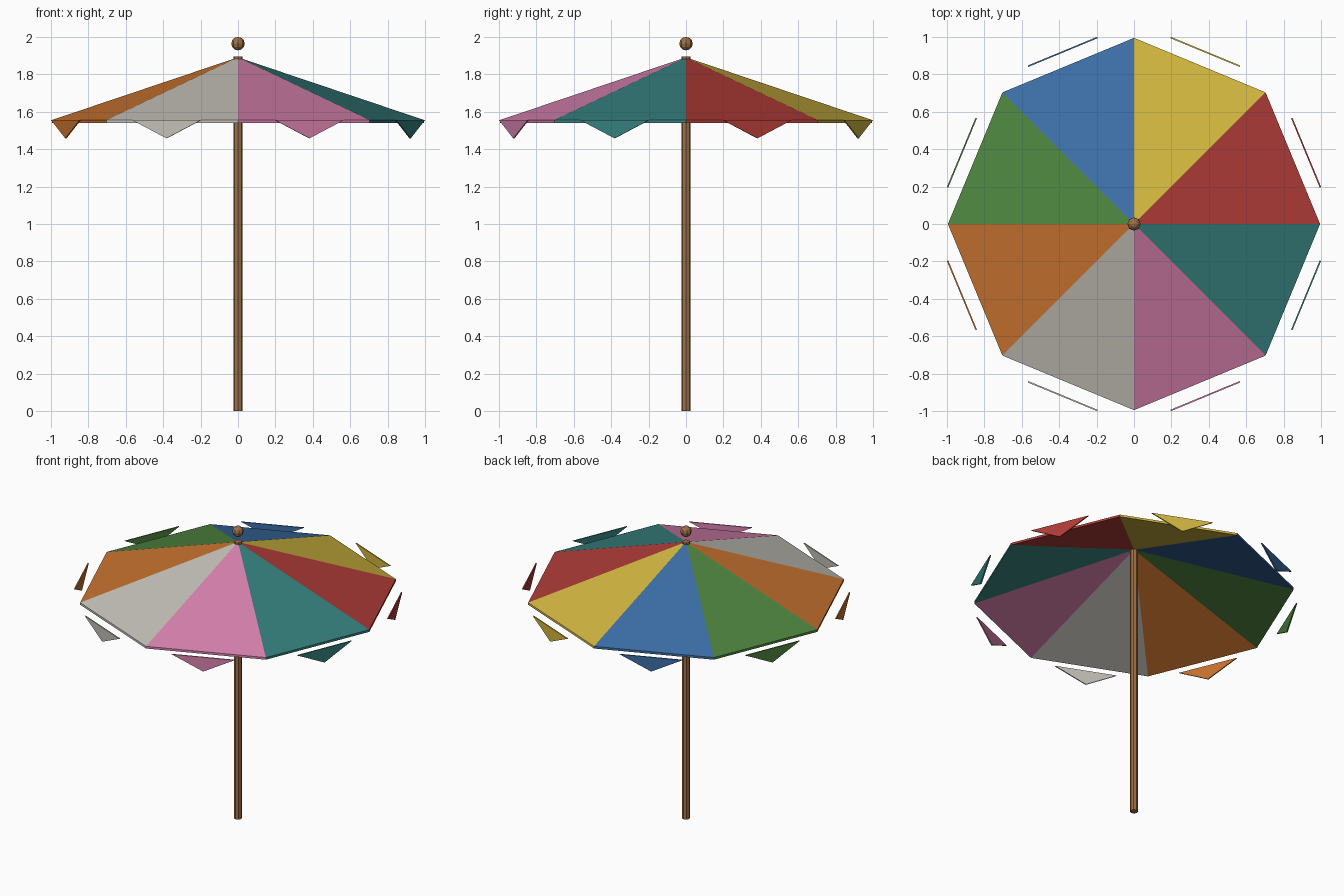
import bpy
import bmesh
from math import cos, sin, pi
from mathutils import Vector

cube = bpy.data.objects.get("Cube")
if cube:
    bpy.data.objects.remove(cube, do_unlink=True)

SIDES = 8
STEP = 2 * pi / SIDES
RIM_R, RIM_TOP, RIM_LOW = 0.995, 1.556, 1.541
APEX_TOP, APEX_LOW = 1.891, 1.876


def material(name, hex_code):
    """Flat material from an sRGB hex colour, stored as linear values."""
    srgb = [int(hex_code[i:i + 2], 16) / 255 for i in (0, 2, 4)]
    rgba = [((c + 0.055) / 1.055) ** 2.4 for c in srgb] + [1]
    mat = bpy.data.materials.new(name)
    mat.use_nodes = True
    mat.diffuse_color = rgba
    mat.node_tree.nodes["Principled BSDF"].inputs["Base Color"].default_value = rgba
    return mat


def polar(radius, angle, z):
    return Vector((radius * cos(angle), radius * sin(angle), z))


def prism(name, lower, upper, mat):
    """Solid between two matching outlines."""
    bm = bmesh.new()
    a = [bm.verts.new(p) for p in lower]
    b = [bm.verts.new(p) for p in upper]
    bm.faces.new(a[::-1])
    bm.faces.new(b)
    n = len(a)
    for i in range(n):
        j = (i + 1) % n
        bm.faces.new((a[i], a[j], b[j], b[i]))
    bmesh.ops.recalc_face_normals(bm, faces=bm.faces)
    mesh = bpy.data.meshes.new(name)
    bm.to_mesh(mesh)
    bm.free()
    mesh.materials.append(mat)
    obj = bpy.data.objects.new(name, mesh)
    bpy.context.collection.objects.link(obj)
    return obj


# Cloth colours, counter-clockwise starting from +x
cloth = [("red", "B03C37"), ("yellow", "D4B840"), ("blue", "3B6EA5"),
         ("green", "4E8540"), ("orange", "C8722F"), ("off_white", "C4C1B8"),
         ("pink", "D680AC"), ("teal", "35807D")]

# Canopy panels and the pennants hanging outside each edge
for i, (colour, code) in enumerate(cloth):
    mat = material(colour, code)
    a, b = i * STEP, (i + 1) * STEP
    low = [Vector((0, 0, APEX_LOW)), polar(RIM_R, a, RIM_LOW), polar(RIM_R, b, RIM_LOW)]
    top = [Vector((0, 0, APEX_TOP)), polar(RIM_R, a, RIM_TOP), polar(RIM_R, b, RIM_TOP)]
    prism("canopy_panel_" + colour, low, top, mat)

    mid = (a + b) / 2
    tangent = Vector((-sin(mid), cos(mid), 0)) * 0.2
    centre = polar(0.996, mid, RIM_TOP)
    outline = [centre - tangent, centre + tangent, centre - Vector((0, 0, 0.098))]
    half = polar(0.004, mid, 0)
    prism("pennant_" + colour, [p - half for p in outline],
          [p + half for p in outline], mat)

# Wooden pole, just showing through the apex
wood = material("wood", "A07045")
POLE_TOP = 1.895
bpy.ops.mesh.primitive_cylinder_add(vertices=8, radius=0.025, depth=POLE_TOP,
                                    location=(0, 0, POLE_TOP / 2),
                                    rotation=(0, 0, 0))
pole = bpy.context.object
pole.name = "pole"
pole.data.materials.append(wood)

# Finial ball above the pole
bpy.ops.mesh.primitive_uv_sphere_add(segments=8, ring_count=6, radius=0.036,
                                     location=(0, 0, 1.964))
ball = bpy.context.object
ball.name = "finial_ball"
ball.data.materials.append(wood)
